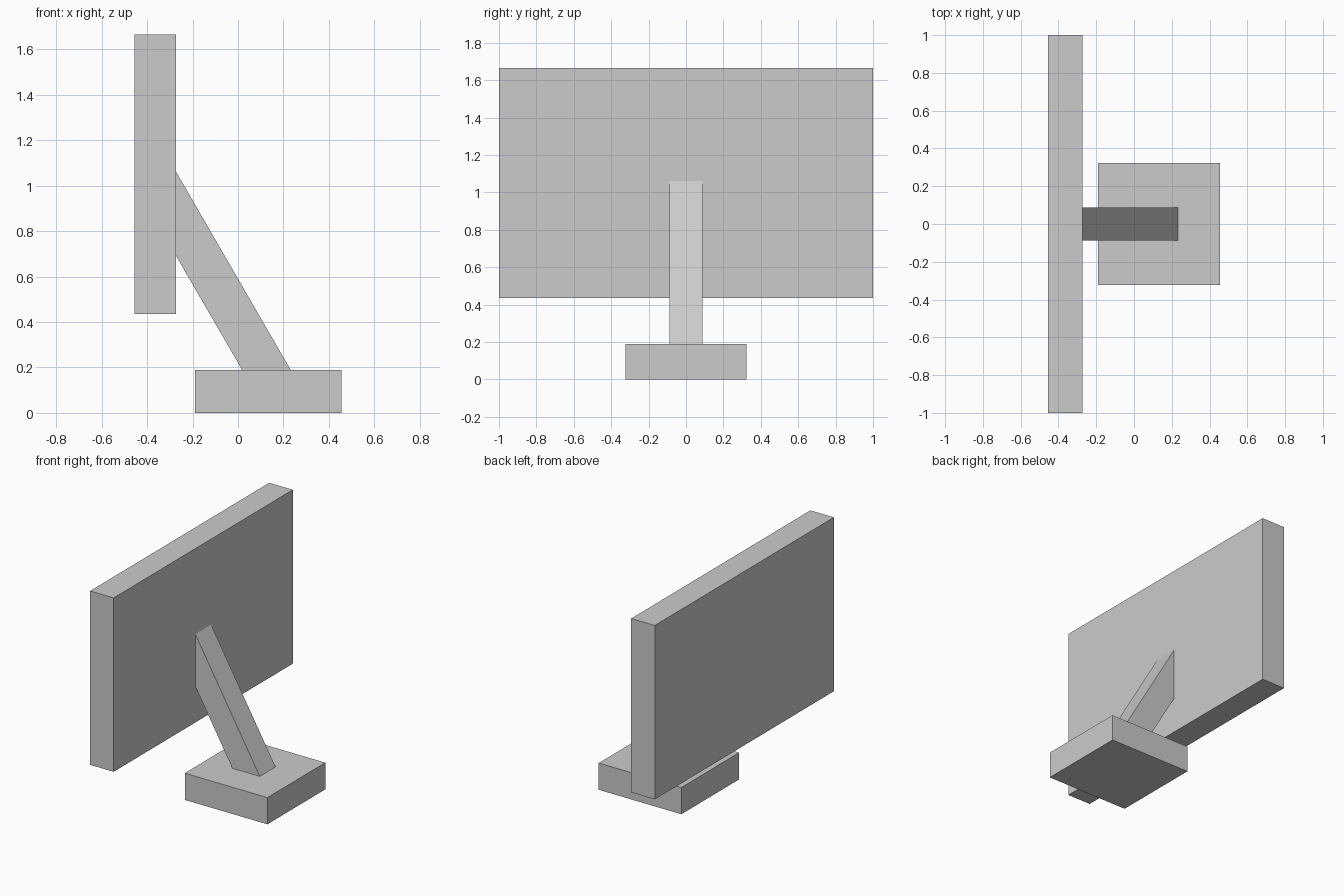
import bpy, bmesh

if "Cube" in bpy.data.objects:
    bpy.data.objects.remove(bpy.data.objects["Cube"])


def extrude_profile(name, profile, half_width):
    """Extrude an x-z outline symmetrically along y."""
    bm = bmesh.new()
    face = bm.faces.new([bm.verts.new((x, -half_width, z)) for x, z in profile])
    geom = bmesh.ops.extrude_face_region(bm, geom=[face])["geom"]
    verts = [g for g in geom if isinstance(g, bmesh.types.BMVert)]
    bmesh.ops.translate(bm, verts=verts, vec=(0, 2 * half_width, 0))
    bmesh.ops.recalc_face_normals(bm, faces=bm.faces)
    mesh = bpy.data.meshes.new(name)
    bm.to_mesh(mesh)
    bm.free()
    obj = bpy.data.objects.new(name, mesh)
    bpy.context.collection.objects.link(obj)
    return obj


def rect(x0, x1, z0, z1):
    return [(x0, z0), (x1, z0), (x1, z1), (x0, z1)]


# Wide display panel
extrude_profile("screen", rect(-0.456, -0.272, 0.435, 1.664), 1.0)

# Square foot
extrude_profile("base", rect(-0.19, 0.456, 0.0, 0.189), 0.323)

# Slanted arm, cut flush to the panel back and the foot top
extrude_profile("stand_arm", [(0.018, 0.189), (0.232, 0.189),
                              (-0.272, 1.06), (-0.272, 0.69)], 0.088)
